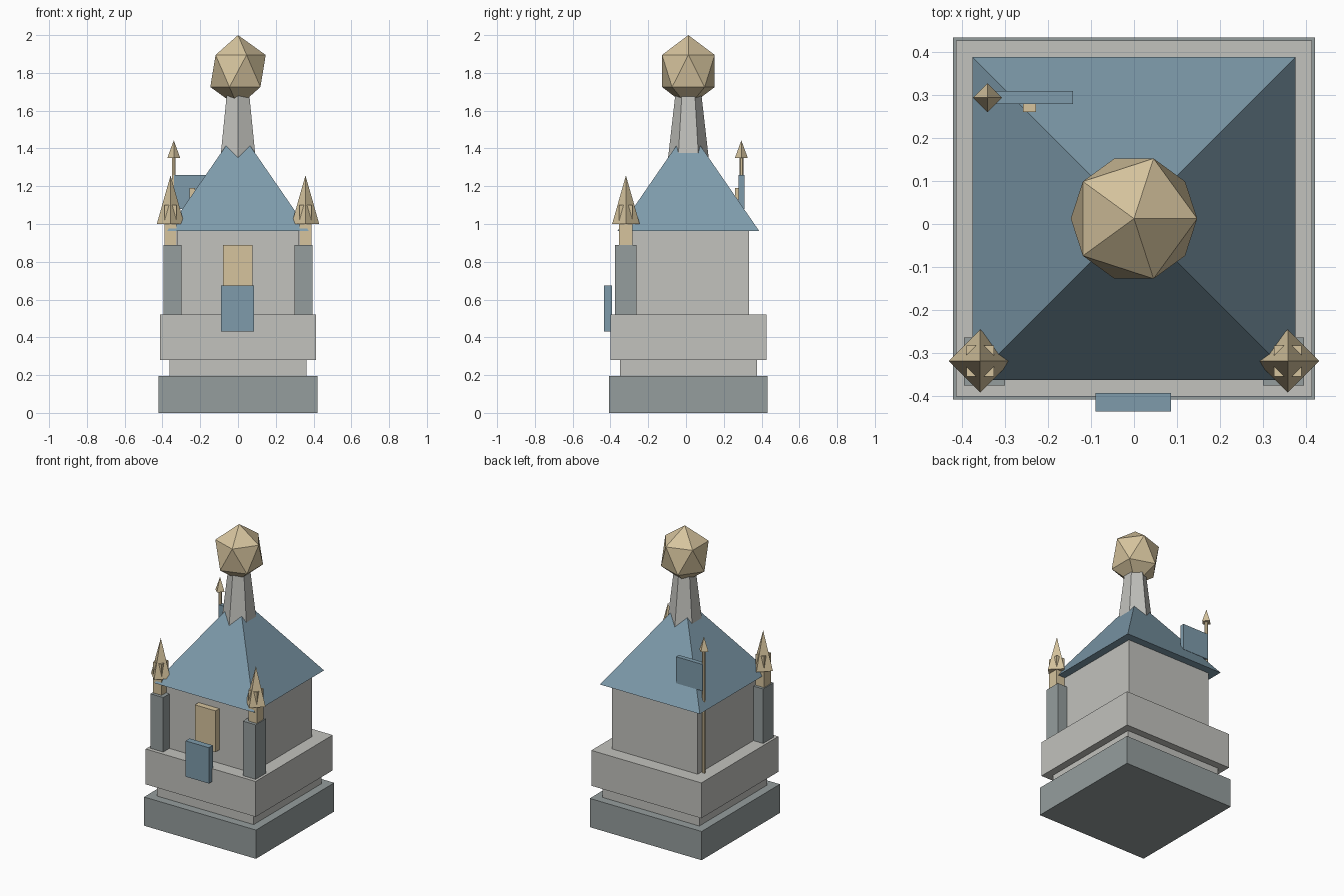
import bpy, bmesh
from math import pi, sqrt
from mathutils import Matrix

cube = bpy.data.objects.get("Cube")
if cube:
    bpy.data.objects.remove(cube, do_unlink=True)


def material(name, rgb):
    mat = bpy.data.materials.new(name)
    mat.use_nodes = True
    mat.diffuse_color = (*rgb, 1)
    mat.node_tree.nodes["Principled BSDF"].inputs["Base Color"].default_value = (*rgb, 1)
    return mat


STONE = material("pale stone", (0.54, 0.54, 0.51))
SLATE = material("grey stone", (0.30, 0.34, 0.34))
BLUE = material("slate blue", (0.21, 0.33, 0.41))
GOLD = material("old gold", (0.67, 0.55, 0.34))

MID_Y = 0.0125  # depth of the building's central axis


def finish(name, bm, mat):
    mesh = bpy.data.meshes.new(name)
    bm.to_mesh(mesh)
    bm.free()
    mesh.materials.append(mat)
    obj = bpy.data.objects.new(name, mesh)
    bpy.context.collection.objects.link(obj)
    return obj


def box(name, mat, xs, ys, zs):
    """Box between the given pairs of limits."""
    bm = bmesh.new()
    bmesh.ops.create_cube(bm, size=1)
    for v in bm.verts:
        for axis, (low, high) in enumerate((xs, ys, zs)):
            v.co[axis] = high if v.co[axis] > 0 else low
    return finish(name, bm, mat)


def cone(name, mat, sides, r1, r2, x, y, z1, z2, turn=0.0):
    """Pyramid or tapered prism; its first corner points to +y."""
    bm = bmesh.new()
    bmesh.ops.create_cone(bm, cap_ends=True, segments=sides, radius1=r1, radius2=r2,
                          depth=z2 - z1,
                          matrix=Matrix.Translation((x, y, (z1 + z2) / 2))
                          @ Matrix.Rotation(turn, 4, "Z"))
    bmesh.ops.remove_doubles(bm, verts=bm.verts, dist=1e-5)
    return finish(name, bm, mat)


# Stacked square storeys
for name, mat, half, z1, z2 in (("plinth", SLATE, 0.42, 0, 0.195),
                                ("recessed_course", STONE, 0.363, 0.195, 0.28),
                                ("ledge_course", STONE, 0.413, 0.28, 0.52),
                                ("upper_walls", STONE, 0.322, 0.52, 0.965)):
    box(name, mat, (-half, half), (MID_Y - half, MID_Y + half), (z1, z2))

# Roof, tapered spire post and faceted finial ball
cone("roof", BLUE, 4, 0.375 * sqrt(2), 0, 0, MID_Y, 0.963, 1.507, pi / 4)
cone("spire_post", STONE, 6, 0.119, 0.065, 0, MID_Y, 1.25, 1.72)
ball = bmesh.new()
bmesh.ops.create_icosphere(ball, subdivisions=1, radius=1)
bmesh.ops.transform(ball, verts=ball.verts,
                    matrix=Matrix.Translation((0, MID_Y, 1.81))
                    @ Matrix.Diagonal((0.164, 0.164, 0.19, 1)))
finish("finial_ball", ball, GOLD)

# Front corner piers with gilded pinnacles
for side, word in ((-1, "right"), (1, "left")):
    x, y = side * 0.357, -0.318
    px = side * 0.347
    box(f"{word}_pier", SLATE, (px - 0.048, px + 0.048), (-0.375, -0.263), (0.52, 0.89))
    box(f"{word}_pinnacle_neck", GOLD, (x - 0.032, x + 0.032),
        (y - 0.036, y + 0.036), (0.89, 1.1))
    cone(f"{word}_pinnacle_cap", GOLD, 4, 0.073, 0, x, y, 1.0, 1.257)

# Door panel and the plaque in front of it
box("door_panel", GOLD, (-0.079, 0.076), (-0.35, -0.3), (0.61, 0.89))
box("front_plaque", BLUE, (-0.089, 0.086), (-0.435, -0.392), (0.432, 0.675))

# Flagpole, pointed tip, flag and its badge at the back right corner
FX, FY = -0.34, 0.293
cone("flagpole", GOLD, 6, 0.011, 0.011, FX, FY, 0.52, 1.37)
cone("flagpole_tip", GOLD, 4, 0.034, 0, FX, FY, 1.35, 1.443)
box("flag", BLUE, (FX, -0.142), (0.278, 0.309), (1.08, 1.26))
box("flag_badge", GOLD, (-0.257, -0.227), (0.26, 0.28), (1.13, 1.19))
